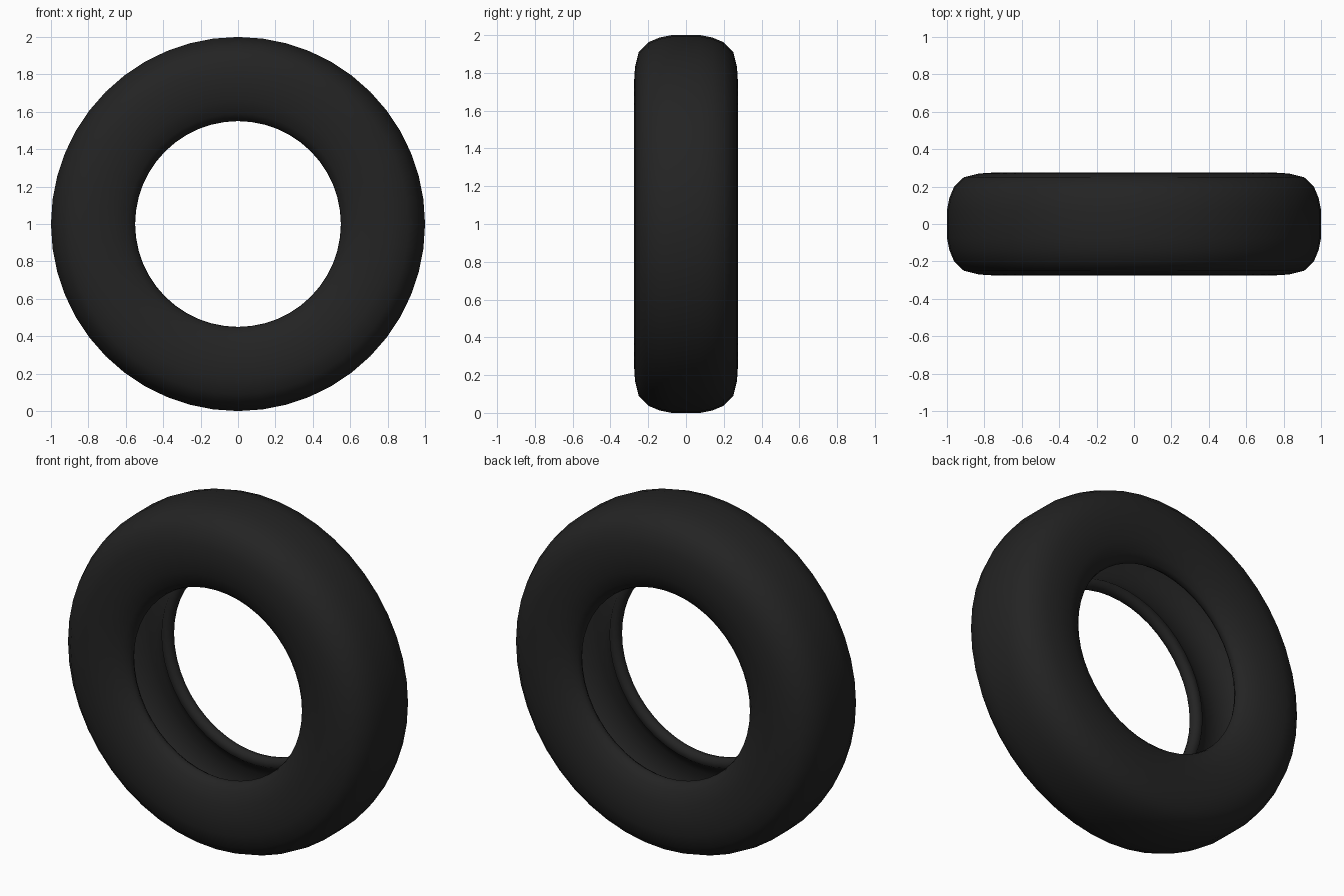
import bpy, bmesh, math

if "Cube" in bpy.data.objects:
    bpy.data.objects.remove(bpy.data.objects["Cube"])

# rubber colour
rubber = bpy.data.materials.new("black_rubber")
rubber.diffuse_color = (0.017, 0.017, 0.017, 1)
rubber.use_nodes = True
rubber.node_tree.nodes["Principled BSDF"].inputs["Base Color"].default_value = rubber.diffuse_color

# half cross-section (y, radius): tread centre -> sidewall -> bead -> hollow interior
half = [(0.0, 1.0), (0.075, 1.0), (0.14, 0.987), (0.20, 0.962), (0.25, 0.91),
        (0.27, 0.83), (0.275, 0.75), (0.262, 0.66), (0.235, 0.59), (0.205, 0.558),
        (0.18, 0.55), (0.155, 0.565), (0.148, 0.60), (0.175, 0.62),
        (0.21, 0.68), (0.222, 0.76), (0.21, 0.85), (0.165, 0.905), (0.08, 0.935), (0.0, 0.94)]
profile = half + [(-y, r) for y, r in half[-2:0:-1]]

# spin the closed section round the y axis
SEG = 48
bm = bmesh.new()
rings = []
for i in range(SEG):
    a = 2 * math.pi * i / SEG
    rings.append([bm.verts.new((r * math.sin(a), y, 1 + r * math.cos(a))) for y, r in profile])
n = len(profile)
for i in range(SEG):
    p, q = rings[i], rings[(i + 1) % SEG]
    for j in range(n):
        k = (j + 1) % n
        bm.faces.new((p[j], p[k], q[k], q[j]))
bmesh.ops.recalc_face_normals(bm, faces=bm.faces)
for f in bm.faces:
    f.smooth = True

mesh = bpy.data.meshes.new("tire")
bm.to_mesh(mesh)
bm.free()
mesh.materials.append(rubber)
tire = bpy.data.objects.new("tire", mesh)
bpy.context.collection.objects.link(tire)
